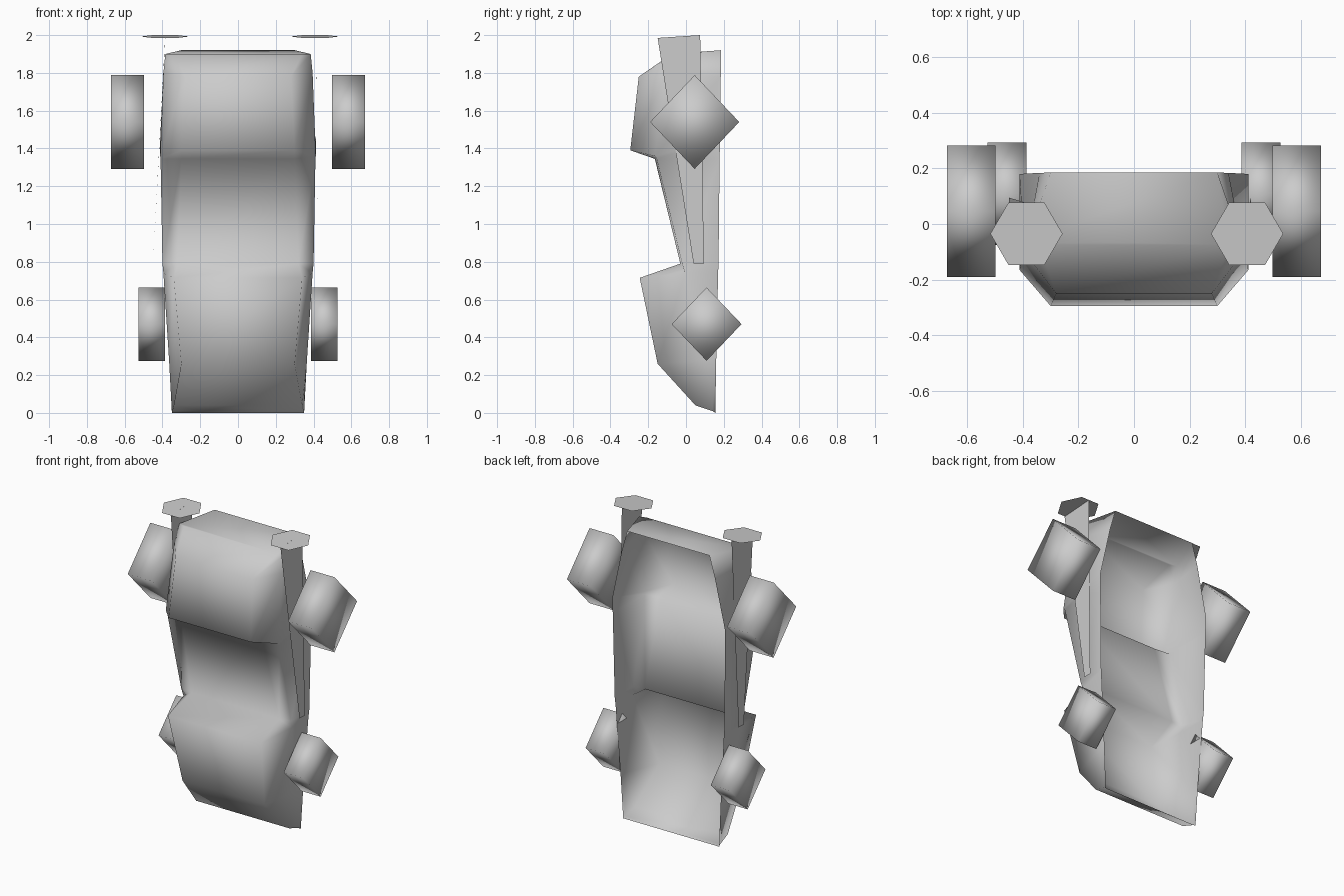
import bpy, bmesh, math
from mathutils import Vector

cube = bpy.data.objects.get("Cube")
if cube:
    bpy.data.objects.remove(cube, do_unlink=True)

grey = bpy.data.materials.new("plain grey")
grey.use_nodes = True
colour = (0.6, 0.6, 0.6, 1)
grey.diffuse_color = colour
grey.node_tree.nodes["Principled BSDF"].inputs["Base Color"].default_value = colour


def add_object(name, bm, smooth):
    bm.normal_update()
    for face in bm.faces:
        face.smooth = smooth
    mesh = bpy.data.meshes.new(name)
    bm.to_mesh(mesh)
    bm.free()
    mesh.materials.append(grey)
    obj = bpy.data.objects.new(name, mesh)
    bpy.context.collection.objects.link(obj)


# Open car shell without a floor, lofted from nose (bottom) to tail (top)
# each row: roof point, shoulder point, lower rim point
sections = [
    ((.34, .05, .04), (.348, .14, .01), (.35, .155, .0)),
    ((.30, -.15, .26), (.365, .11, .28), (.365, .16, .28)),
    ((.34, -.245, .715), (.395, -.005, .74), (.395, .17, .74)),
    ((.32, -.03, .79), (.40, -.02, .79), (.40, .172, .79)),
    ((.30, -.165, 1.345), (.41, -.155, 1.345), (.41, .178, 1.345)),
    ((.30, -.295, 1.39), (.412, -.165, 1.36), (.412, .18, 1.45)),
    ((.28, -.25, 1.78), (.395, -.1, 1.8), (.34, .184, 1.78)),
    ((.34, -.075, 1.9), (.385, -.06, 1.9), (.30, .185, 1.92)),
]
bm = bmesh.new()
rings = []
for section in sections:
    half = [Vector(p) for p in section]
    other = [Vector((-p.x, p.y, p.z)) for p in half]
    rings.append([bm.verts.new(p) for p in half[::-1] + other])
for low, high in zip(rings, rings[1:]):
    for i in range(len(low) - 1):
        bm.faces.new((low[i + 1], low[i], high[i], high[i + 1]))
bm.faces.new(rings[0])
bm.faces.new(rings[-1][::-1])
bmesh.ops.recalc_face_normals(bm, faces=bm.faces)
add_object("car_shell", bm, True)


# Four-sided wheels
def wheel(name, x_in, x_out, y, z, depth, height):
    bm = bmesh.new()
    corners = [(y, z + height), (y + depth, z), (y, z - height), (y - depth, z)]
    inner, outer = [[bm.verts.new((x, *c)) for c in corners] for x in (x_in, x_out)]
    for i in range(4):
        j = (i + 1) % 4
        bm.faces.new((inner[i], inner[j], outer[j], outer[i]))
    bm.faces.new(inner)
    bm.faces.new(outer)
    bmesh.ops.recalc_face_normals(bm, faces=bm.faces)
    add_object(name, bm, True)


for side, s in (("left", 1), ("right", -1)):
    wheel(side + "_rear_wheel", s * .498, s * .672, .046, 1.54, .236, .248)
    wheel(side + "_front_wheel", s * .387, s * .527, .109, .47, .185, .194)


# Side fins and the flat hexagon caps on their ends
def fin(name, x_low, x_high):
    bm = bmesh.new()
    points = ((x_low, .04, .79), (x_low, .095, .79),
              (x_high, .075, 2.0), (x_high, -.15, 1.985))
    face = bm.faces.new([bm.verts.new(p) for p in points])
    if x_low < 0:
        face.normal_flip()
    add_object(name, bm, False)


def cap(name, x):
    bm = bmesh.new()
    verts = []
    for i in range(6):
        a = i * math.pi / 3
        y = .129 * math.sin(a)
        verts.append(bm.verts.new((x + .13 * math.cos(a), y - .035, 1.9925 + y * .067)))
    bm.faces.new(verts)
    add_object(name, bm, False)


fin("left_fin", .421, .416)
fin("right_fin", -.45, -.385)
cap("left_fin_cap", .407)
cap("right_fin_cap", -.387)
